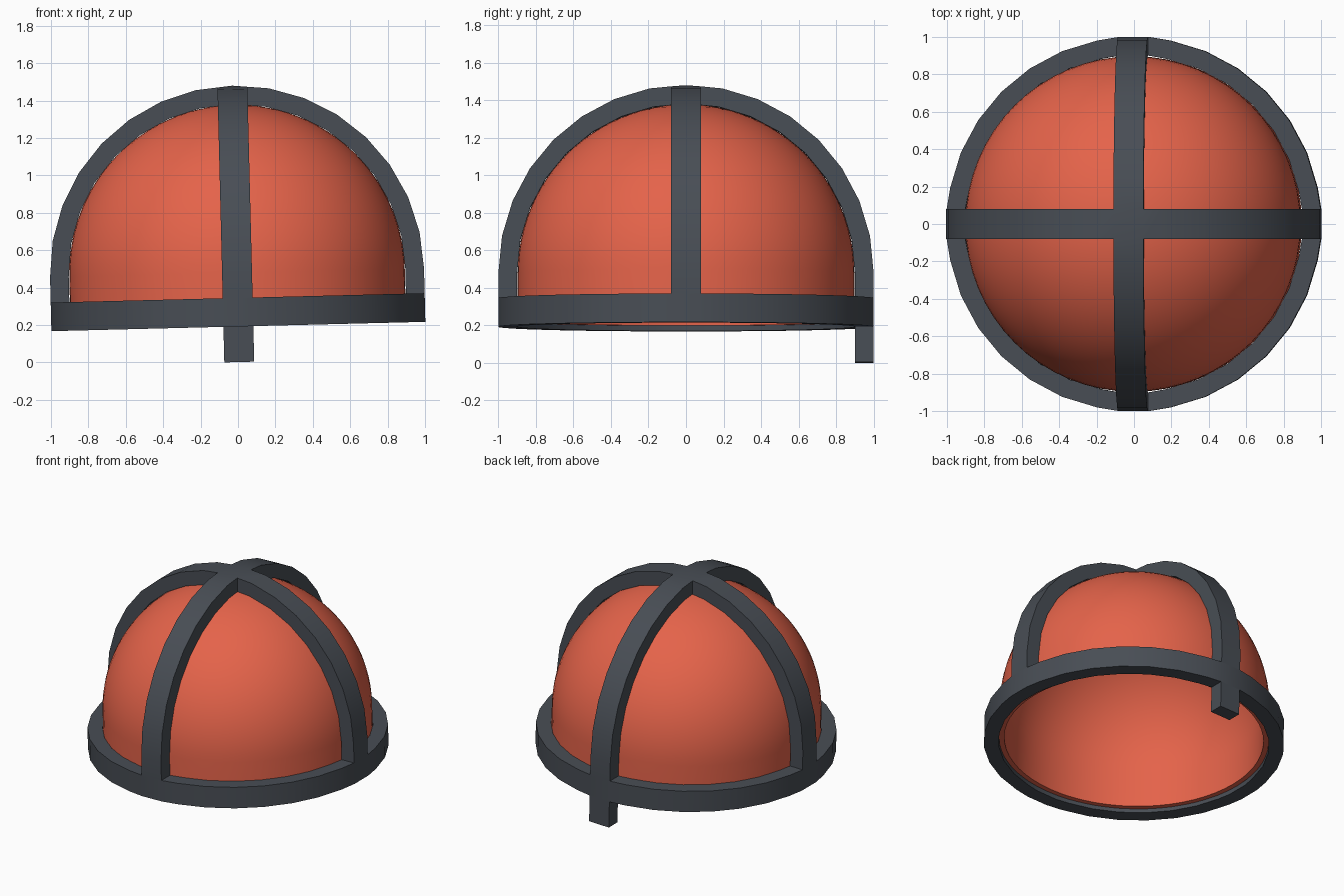
import bpy, bmesh, math
from mathutils import Matrix, Vector

if "Cube" in bpy.data.objects:
    bpy.data.objects.remove(bpy.data.objects["Cube"])

OUT, INN, HALF = 1.0, 0.9, 0.08          # frame radii and half bar width
RING_LO, RING_HI, CENTRE = 0.192, 0.345, 0.48
DOME_OUT, DOME_IN, DOME_LO = 0.897, 0.862, 0.22
STEP = math.pi / 16
# The whole model leans slightly to the left about the ring centre
LEAN = (Matrix.Translation((0, 0, 0.27)) @ Matrix.Rotation(math.radians(-1.43), 4, 'Y')
        @ Matrix.Translation((0, 0, -0.27)))
TURNS = [Matrix.Rotation(q * math.pi / 2, 3, 'Z') for q in range(4)]


def material(name, rgb):
    m = bpy.data.materials.new(name)
    m.diffuse_color = (*rgb, 1)
    m.use_nodes = True
    m.node_tree.nodes["Principled BSDF"].inputs["Base Color"].default_value = m.diffuse_color
    return m


GREY = material("dark grey", (0.065, 0.075, 0.09))
RED = material("coral red", (0.78, 0.125, 0.068))


def finish(name, bm, mat):
    bmesh.ops.remove_doubles(bm, verts=bm.verts, dist=1e-4)
    bmesh.ops.recalc_face_normals(bm, faces=bm.faces)
    bm.transform(LEAN)
    me = bpy.data.meshes.new(name)
    bm.to_mesh(me)
    bm.free()
    me.materials.append(mat)
    me.shade_smooth()
    me.set_sharp_from_angle(angle=math.radians(30))
    ob = bpy.data.objects.new(name, me)
    bpy.context.collection.objects.link(ob)


def strip_solid(bm, outer, inner, offset, turn=None):
    """Quad tube between two matching outlines, extruded by offset.
    Without a turn it closes into a loop; with one it is an open bar."""
    rot = turn or Matrix.Identity(3)
    oa, ia, ob, ib = [[bm.verts.new(rot @ (Vector(p) + Vector(o))) for p in pts]
                      for o in ((0, 0, 0), offset) for pts in (outer, inner)]
    n = len(outer)
    for i in range(n - 1 if turn else n):
        j = (i + 1) % n
        for a, b in ((oa, ia), (ia, ib), (ib, ob), (ob, oa)):
            bm.faces.new((a[i], a[j], b[j], b[i]))
    if turn:
        bm.faces.new((oa[0], ia[0], ib[0], ob[0]))


# Base ring, with flat spots where the arches land
def ring_outline(r):
    quarter = [(r, -HALF), (r, HALF)]
    quarter += [(r * math.cos(k * STEP), r * math.sin(k * STEP)) for k in range(1, 8)]
    return [t @ Vector((x, y, RING_LO)) for t in TURNS for x, y in quarter]


bm = bmesh.new()
strip_solid(bm, ring_outline(OUT), ring_outline(INN), (0, 0, RING_HI - RING_LO))
finish("base_ring", bm, GREY)


# Four ribs that meet in a shallow peaked crown
def crown_z(r):
    return CENTRE + r - HALF * math.tan(STEP / 2)


def rib_outline(r):
    arc = [(r * math.cos(k * STEP), CENTRE + r * math.sin(k * STEP)) for k in range(8)]
    return [(x, -HALF, z) for x, z in [(r, RING_HI)] + arc + [(HALF, crown_z(r))]]


bm = bmesh.new()
for turn in TURNS:
    strip_solid(bm, rib_outline(OUT), rib_outline(INN), (0, 2 * HALF, 0), turn)
    for r in (OUT, INN):
        z = crown_z(r)
        bm.faces.new([bm.verts.new(turn @ Vector(p)) for p in
                      ((HALF, -HALF, z), (HALF, HALF, z), (0, 0, CENTRE + r))])
finish("crossed_arches", bm, GREY)

# Single peg under the back of the ring
bm = bmesh.new()
bmesh.ops.create_cube(bm, size=1, matrix=Matrix.Translation((0, 0.95, 0.097))
                      @ Matrix.Diagonal((2 * HALF, OUT - INN, 0.19, 1)))
finish("back_peg", bm, GREY)


# Smooth thick dome with a short straight skirt, open below
def dome_profile(r):
    arc = [k * math.pi / 48 for k in range(25)]
    return [(r, 0, DOME_LO)] + [(r * math.cos(a), 0, CENTRE + r * math.sin(a)) for a in arc]


bm = bmesh.new()
pts = dome_profile(DOME_OUT) + dome_profile(DOME_IN)[::-1]
verts = [bm.verts.new(p) for p in pts]
top = len(pts) // 2 - 1                   # no edge between outer and inner poles
edges = [bm.edges.new((verts[i - 1], verts[i])) for i in range(len(verts)) if i != top + 1]
bmesh.ops.spin(bm, geom=verts + edges, cent=(0, 0, 0), axis=(0, 0, 1),
               angle=2 * math.pi, steps=64)
finish("dome", bm, RED)
